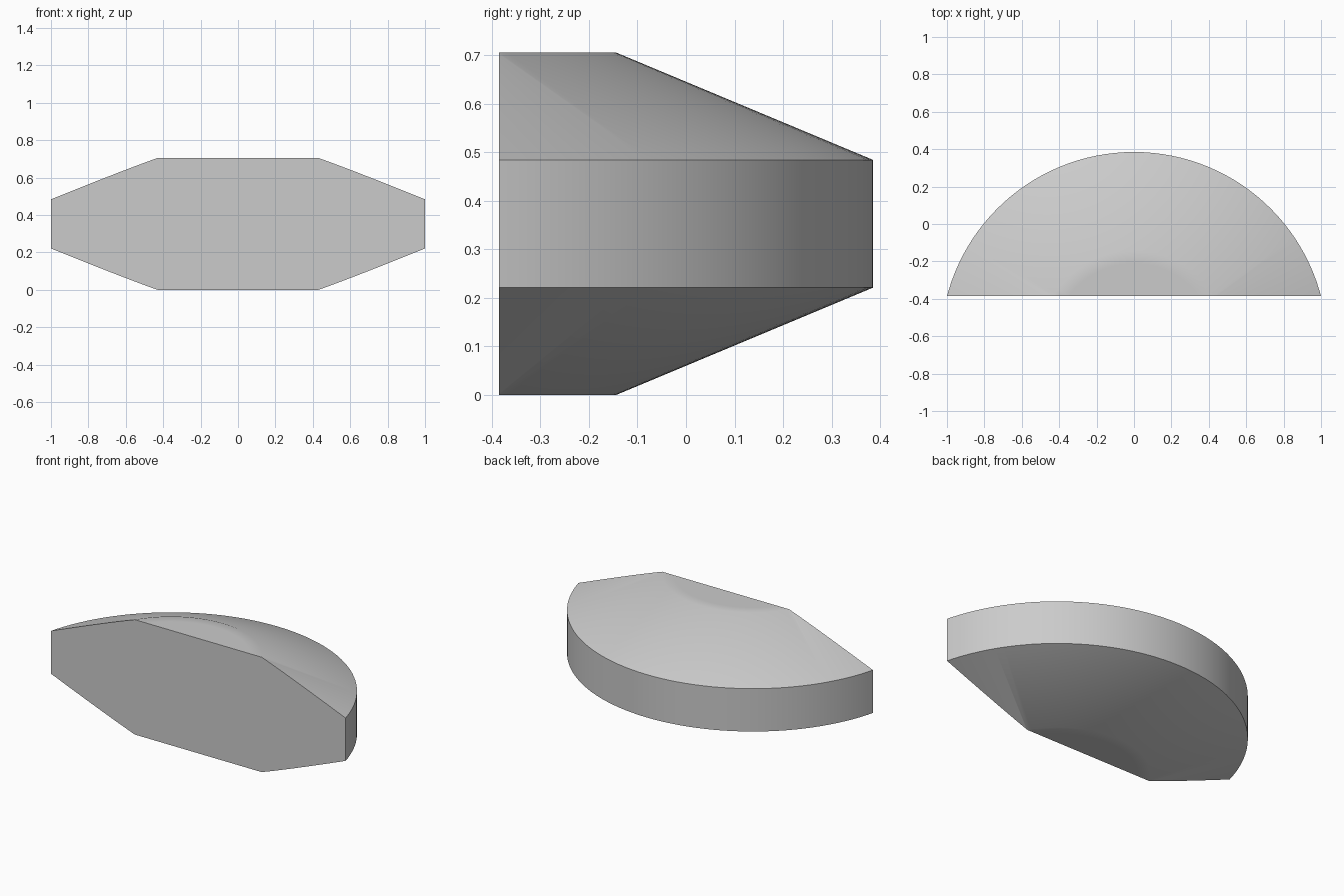
import bpy, bmesh, math
from mathutils import Vector

cube = bpy.data.objects.get("Cube")
if cube:
    bpy.data.objects.remove(cube, do_unlink=True)

# Plain grey material
grey = bpy.data.materials.new("plain grey")
grey.use_nodes = True
colour = (0.6, 0.6, 0.6, 1)
grey.diffuse_color = colour
grey.node_tree.nodes["Principled BSDF"].inputs["Base Color"].default_value = colour

# Disc dimensions: the centre lies in front of the flat cut face
HEIGHT, RIM_LOW, RIM_HIGH = 0.705, 0.221, 0.484
RIM_R, CAP_R, CAP_INNER_R = 1.034, 0.505, 0.44
CENTRE_Y, CUT_Y = -0.649, -0.385
SEGMENTS = 128

# Double-bevelled disc, turned from a half profile
profile = [(0, 0), (CAP_INNER_R, 0), (CAP_R, 0), (RIM_R, RIM_LOW),
           (RIM_R, RIM_HIGH), (CAP_R, HEIGHT), (CAP_INNER_R, HEIGHT), (0, HEIGHT)]
bm = bmesh.new()
verts = [bm.verts.new((0, CENTRE_Y + r, z)) for r, z in profile]
edges = [bm.edges.new(pair) for pair in zip(verts, verts[1:])]
bmesh.ops.spin(bm, geom=verts + edges, cent=(0, CENTRE_Y, 0), axis=(0, 0, 1),
               angle=math.tau, steps=SEGMENTS)
bmesh.ops.remove_doubles(bm, verts=bm.verts[:], dist=0.0005)

# Slice off the front and close the flat face
bmesh.ops.bisect_plane(bm, geom=bm.verts[:] + bm.edges[:] + bm.faces[:],
                       plane_co=Vector((0, CUT_Y, 0)), plane_no=Vector((0, -1, 0)),
                       clear_outer=True)
rim = [e for e in bm.edges if e.is_boundary]
bmesh.ops.holes_fill(bm, edges=rim, sides=0)
bmesh.ops.recalc_face_normals(bm, faces=bm.faces[:])

mesh = bpy.data.meshes.new("disc_segment")
bm.to_mesh(mesh)
bm.free()
mesh.materials.append(grey)
segment = bpy.data.objects.new("disc_segment", mesh)
bpy.context.collection.objects.link(segment)

# Smooth curves with sharp rim and cut edges
bpy.ops.object.select_all(action="DESELECT")
segment.select_set(True)
bpy.context.view_layer.objects.active = segment
bpy.ops.object.shade_smooth_by_angle(angle=math.radians(30))
